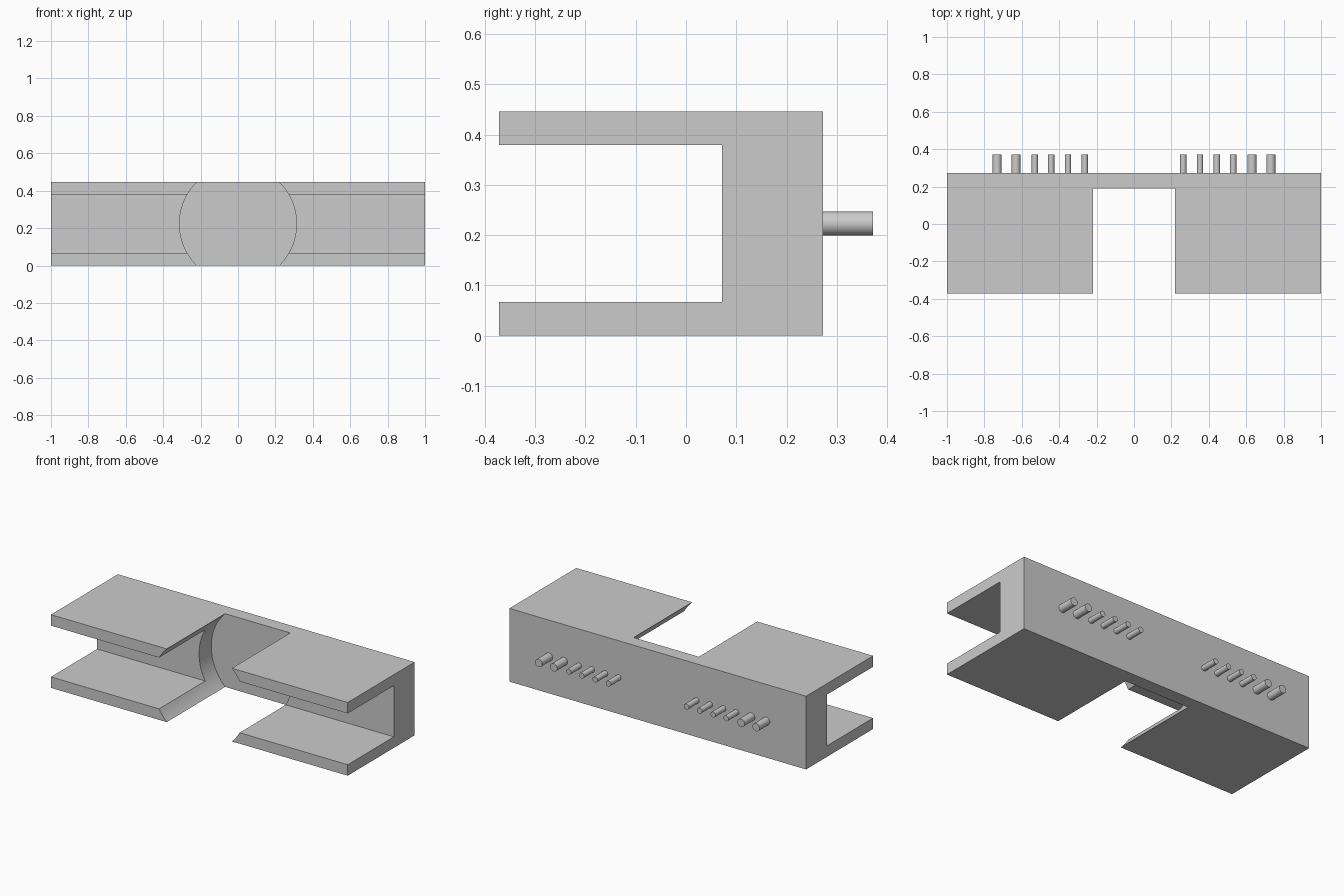
import bpy
import bmesh
import math
from mathutils import Matrix, Vector

cube = bpy.data.objects.get("Cube")
if cube:
    bpy.data.objects.remove(cube)

grey = bpy.data.materials.new("plain grey")
grey.use_nodes = True
colour = (0.6, 0.6, 0.6, 1)
grey.diffuse_color = colour
grey.node_tree.nodes["Principled BSDF"].inputs["Base Color"].default_value = colour

HEIGHT, WALL = 0.446, 0.067
FRONT, BACK, WEB, TIP = -0.372, 0.272, 0.072, 0.372
MID = HEIGHT / 2


def finish(name, bm):
    bmesh.ops.recalc_face_normals(bm, faces=bm.faces)
    mesh = bpy.data.meshes.new(name)
    bm.to_mesh(mesh)
    bm.free()
    mesh.materials.append(grey)
    obj = bpy.data.objects.new(name, mesh)
    bpy.context.collection.objects.link(obj)
    return obj


def smooth(obj):
    bpy.ops.object.select_all(action="DESELECT")
    obj.select_set(True)
    bpy.context.view_layer.objects.active = obj
    bpy.ops.object.shade_smooth_by_angle(angle=math.radians(30))


def cylinder_y(name, x, radius, y0, y1, sides):
    bm = bmesh.new()
    place = Matrix.Translation((x, (y0 + y1) / 2, MID)) @ Matrix.Rotation(math.pi / 2, 4, "X")
    bmesh.ops.create_cone(bm, cap_ends=True, segments=sides, radius1=radius,
                          radius2=radius, depth=y1 - y0, matrix=place)
    return finish(name, bm)


# Channel body: C-shaped profile, open to the front, swept along x
profile = [(FRONT, 0), (BACK, 0), (BACK, HEIGHT), (FRONT, HEIGHT),
           (FRONT, HEIGHT - WALL), (WEB, HEIGHT - WALL), (WEB, WALL), (FRONT, WALL)]
bm = bmesh.new()
face = bm.faces.new([bm.verts.new((-1, y, z)) for y, z in profile])
sweep = bmesh.ops.extrude_face_region(bm, geom=[face])
bmesh.ops.translate(bm, vec=Vector((2, 0, 0)),
                    verts=[v for v in sweep["geom"] if isinstance(v, bmesh.types.BMVert)])
body = finish("channel_body", bm)

# Round recess cut through the middle, leaving a thin back wall
cutter = cylinder_y("recess_cutter", 0, 0.313, -0.6, 0.19, 96)
cut = body.modifiers.new("round recess", "BOOLEAN")
cut.operation = "DIFFERENCE"
cut.solver = "EXACT"
cut.object = cutter
bpy.context.view_layer.objects.active = body
bpy.ops.object.modifier_apply(modifier=cut.name)
bpy.data.objects.remove(cutter)
smooth(body)

# Two mirrored rows of pins on the back: four thin, two thick
pins = [(0.263, 0.017), (0.353, 0.017), (0.443, 0.017),
        (0.53, 0.017), (0.631, 0.024), (0.732, 0.024)]
for side, label in ((1, "left"), (-1, "right")):
    for i, (x, radius) in enumerate(pins, 1):
        smooth(cylinder_y(f"{label}_pin_{i}", side * x, radius, BACK - 0.01, TIP, 32))
